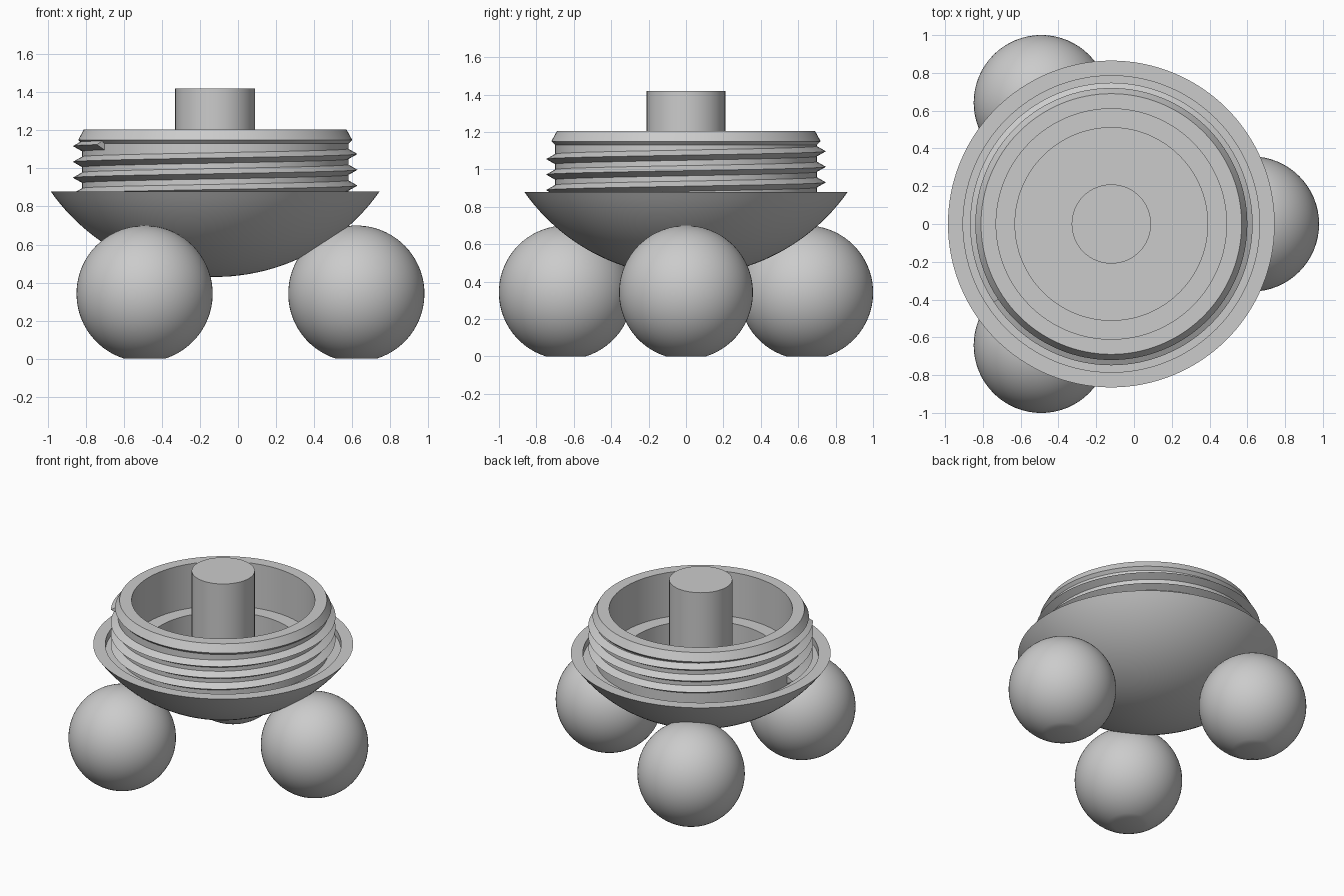
import bpy, bmesh
from math import sin, cos, pi, radians, sqrt, acos

if "Cube" in bpy.data.objects:
    bpy.data.objects.remove(bpy.data.objects["Cube"])

AXIS_X = -0.12          # centre line of bowl, neck and post

grey = bpy.data.materials.new("plain grey")
grey.use_nodes = True
colour = (0.6, 0.6, 0.6, 1)
grey.diffuse_color = colour
grey.node_tree.nodes["Principled BSDF"].inputs["Base Color"].default_value = colour


def finish(name, bm, location, angle=30):
    bmesh.ops.recalc_face_normals(bm, faces=bm.faces)
    mesh = bpy.data.meshes.new(name)
    bm.to_mesh(mesh)
    bm.free()
    mesh.materials.append(grey)
    obj = bpy.data.objects.new(name, mesh)
    bpy.context.collection.objects.link(obj)
    obj.location = location
    bpy.ops.object.select_all(action='DESELECT')
    obj.select_set(True)
    bpy.context.view_layer.objects.active = obj
    bpy.ops.object.shade_smooth_by_angle(angle=radians(angle))
    return obj


def lathe(name, profile, location, steps=128):
    """Turn an (r, z) profile that starts and ends on the axis into a solid."""
    bm = bmesh.new()
    verts = [bm.verts.new((r, 0, z)) for r, z in profile]
    edges = [bm.edges.new(pair) for pair in zip(verts, verts[1:])]
    bmesh.ops.spin(bm, geom=verts + edges, cent=(0, 0, 0), axis=(0, 0, 1),
                   angle=2 * pi, steps=steps)
    bmesh.ops.remove_doubles(bm, verts=bm.verts, dist=0.0001)
    return finish(name, bm, location)


def arc(radius, centre_z, start, end, count):
    """Points of a circle; angles are measured from straight down."""
    angles = [start + (end - start) * i / count for i in range(count + 1)]
    return [(radius * sin(a), centre_z - radius * cos(a)) for a in angles]


# Bowl with flat rim, groove, hollow threaded neck, inner ledge and floor
RIM, RIM_Z, BOTTOM = 0.865, 0.88, 0.43
depth = RIM_Z - BOTTOM
R = (RIM ** 2 + depth ** 2) / (2 * depth)
shell = arc(R, BOTTOM + R, 0, acos((R - depth) / R), 24)
neck = [(0.785, RIM_Z), (0.785, 0.83), (0.70, 0.83), (0.70, 1.13),
        (0.72, 1.15), (0.69, 1.205), (0.61, 1.205), (0.61, RIM_Z),
        (0.51, RIM_Z), (0.51, 0.65), (0, 0.65)]
lathe("bowl_and_neck", shell + neck, (AXIS_X, 0, 0))

# Central post
lathe("post", [(0, 0.64), (0.21, 0.64), (0.21, 1.42), (0, 1.42)], (AXIS_X, 0, 0), 64)

# Screw thread: triangular section swept along a helix
PITCH, SEGS = 0.083, 96
bm = bmesh.new()
rings = []
first, last = -SEGS // 2, int(2.6 * SEGS)
for i in range(first, last + 1):
    a = 2 * pi * i / SEGS
    z = 0.91 + PITCH * i / SEGS
    rings.append([bm.verts.new((r * cos(a), r * sin(a), z + dz))
                  for r, dz in ((0.69, -0.033), (0.748, 0), (0.69, 0.033))])
for lower, upper in zip(rings, rings[1:]):
    for k in range(3):
        n = (k + 1) % 3
        bm.faces.new((lower[k], upper[k], upper[n], lower[n]))
bm.faces.new(rings[0])
bm.faces.new(rings[-1])
finish("screw_thread", bm, (AXIS_X, 0, 0))

# Three ball feet, flattened where they stand
BALL, BALL_Z, REACH = 0.358, 0.342, 0.742
ball_profile = [(0, 0)] + arc(BALL, BALL_Z, acos(BALL_Z / BALL), pi, 32)
for name, degrees in (("left_ball_foot", 0), ("right_back_ball_foot", 120),
                      ("right_front_ball_foot", 240)):
    a = radians(degrees)
    lathe(name, ball_profile, (AXIS_X + REACH * cos(a), REACH * sin(a), 0), 64)
